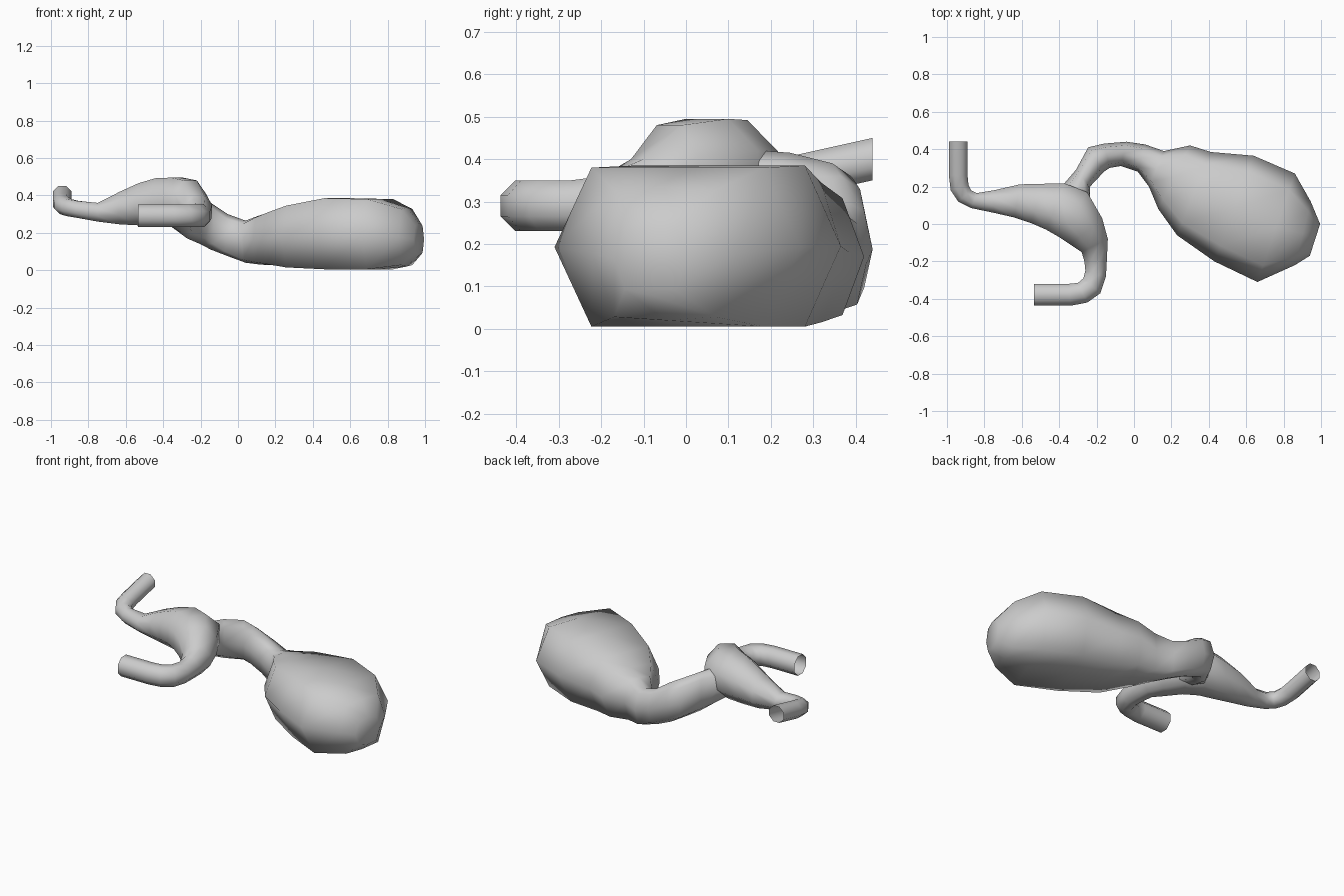
import bpy, bmesh, math
from mathutils import Vector


def octagon(s):
    """Unit octagon with corners up and down; s=1 flattens top and bottom."""
    return [(1, 0), (0.7, s), (0, 1), (-0.7, s), (-1, 0), (-0.7, -s), (0, -1), (0.7, -s)]


def flat_octagon(s):
    """Unit octagon with flat sides, flats on the axes."""
    return [(1, s), (s, 1), (-s, 1), (-1, s), (-1, -s), (-s, -1), (s, -1), (1, -s)]


def loft(name, profile, sections, cap_end=False):
    """Skin rings, each given by two plan-view edge points, z range and profile shape."""
    bm = bmesh.new()
    rings = []
    for ax, ay, bx, by, z0, z1, s in sections:
        mid = Vector(((ax + bx) / 2, (ay + by) / 2, (z0 + z1) / 2))
        across = Vector(((bx - ax) / 2, (by - ay) / 2, 0))
        up = Vector((0, 0, (z1 - z0) / 2))
        rings.append([bm.verts.new(mid + across * u + up * v) for u, v in profile(s)])
    for r, q in zip(rings, rings[1:]):
        for i in range(8):
            j = (i + 1) % 8
            bm.faces.new((r[i], r[j], q[j], q[i]))
    if cap_end:
        bm.faces.new(rings[-1])
    bmesh.ops.recalc_face_normals(bm, faces=bm.faces)
    mesh = bpy.data.meshes.new(name)
    bm.to_mesh(mesh)
    bm.free()
    obj = bpy.data.objects.new(name, mesh)
    bpy.context.collection.objects.link(obj)
    bpy.ops.object.select_all(action='DESELECT')
    obj.select_set(True)
    bpy.context.view_layer.objects.active = obj
    bpy.ops.object.shade_smooth_by_angle(angle=math.radians(70))
    return obj


# Neck running into the large bulb
loft("bulb_and_neck", octagon, [
    (-0.42, 0.16, -0.23, 0.08, 0.23, 0.42, 0.75),
    (-0.37, 0.22, -0.235, 0.14, 0.20, 0.42, 0.75),
    (-0.31, 0.29, -0.235, 0.20, 0.17, 0.415, 0.75),
    (-0.245, 0.41, -0.16, 0.28, 0.14, 0.39, 0.75),
    (-0.16, 0.43, -0.13, 0.30, 0.11, 0.36, 0.75),
    (-0.04, 0.44, -0.07, 0.31, 0.075, 0.30, 0.8),
    (0.06, 0.425, 0.02, 0.28, 0.04, 0.265, 0.85),
    (0.16, 0.39, 0.08, 0.20, 0.03, 0.295, 0.9),
    (0.30, 0.42, 0.13, 0.08, 0.025, 0.315, 0.95),
    (0.41, 0.385, 0.23, -0.06, 0.015, 0.345, 1),
    (0.64, 0.365, 0.43, -0.20, 0.005, 0.385, 1),
    (0.86, 0.27, 0.66, -0.31, 0.005, 0.38, 1),
    (0.945, 0.12, 0.86, -0.22, 0.02, 0.335, 0.95),
    (0.995, 0.0, 0.94, -0.17, 0.08, 0.25, 0.85),
], cap_end=True)

# Open left pipe, swelling into the collector, then the open right pipe
k = 0.414
loft("collector_and_pipes", flat_octagon, [
    (-0.99, 0.44, -0.89, 0.44, 0.35, 0.45, k),
    (-0.99, 0.26, -0.89, 0.26, 0.31, 0.41, k),
    (-0.98, 0.18, -0.885, 0.21, 0.30, 0.395, k),
    (-0.94, 0.12, -0.87, 0.18, 0.29, 0.38, k),
    (-0.87, 0.085, -0.84, 0.165, 0.28, 0.37, k),
    (-0.75, 0.06, -0.75, 0.18, 0.26, 0.36, k),
    (-0.64, 0.035, -0.61, 0.212, 0.245, 0.42, k),
    (-0.55, 0.005, -0.49, 0.215, 0.24, 0.465, k),
    (-0.47, -0.03, -0.37, 0.217, 0.24, 0.492, k),
    (-0.40, -0.07, -0.25, 0.17, 0.235, 0.495, k),
    (-0.34, -0.11, -0.17, 0.03, 0.23, 0.48, k),
    (-0.28, -0.15, -0.14, -0.08, 0.23, 0.40, k),
    (-0.265, -0.20, -0.145, -0.19, 0.23, 0.36, k),
    (-0.26, -0.25, -0.15, -0.28, 0.23, 0.35, k),
    (-0.27, -0.29, -0.18, -0.37, 0.23, 0.35, k),
    (-0.30, -0.315, -0.25, -0.42, 0.23, 0.35, k),
    (-0.35, -0.32, -0.34, -0.437, 0.23, 0.35, k),
    (-0.535, -0.32, -0.535, -0.437, 0.23, 0.35, k),
])
